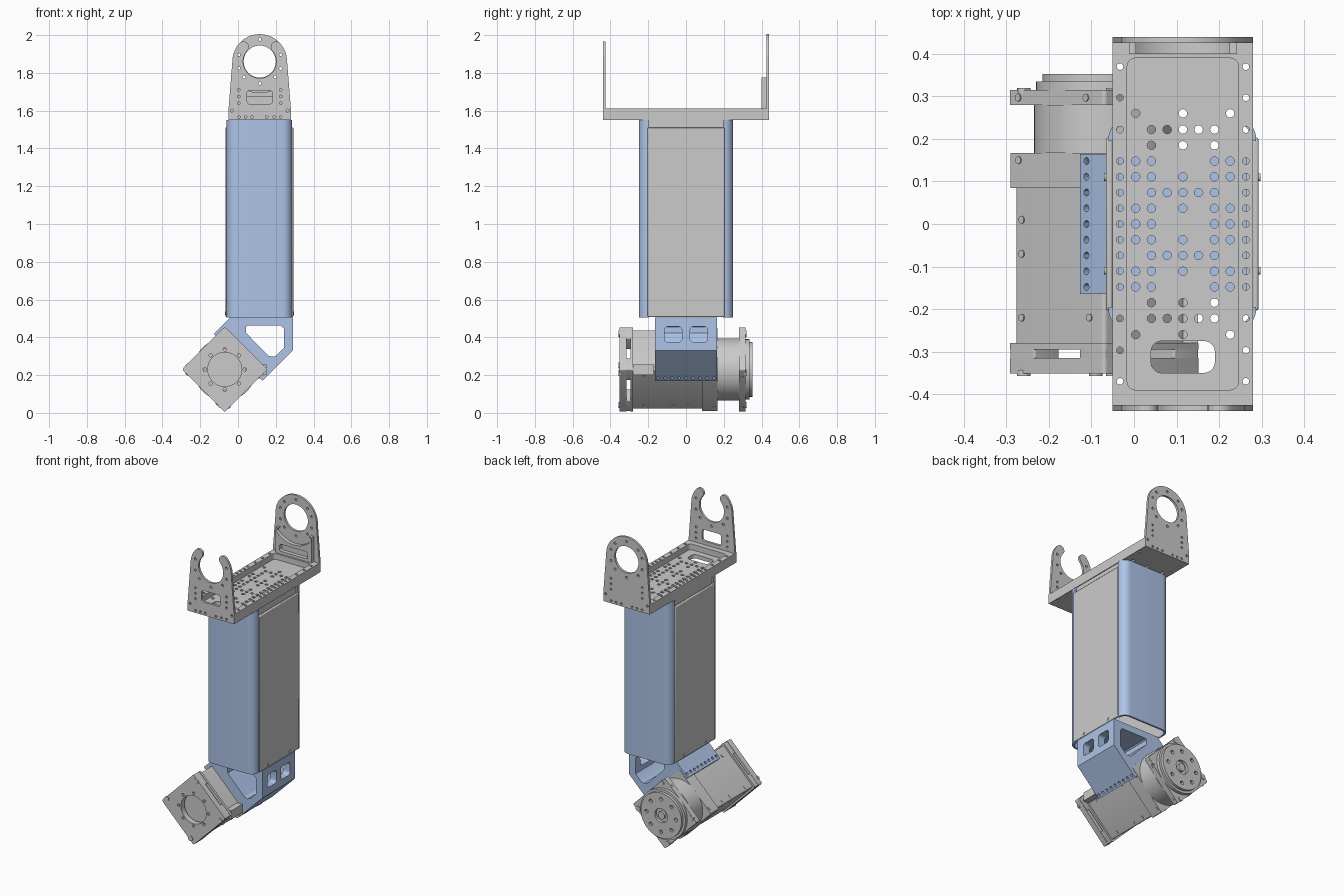
import bpy, bmesh
from math import sin, cos, radians, pi
from mathutils import Vector, Matrix

if "Cube" in bpy.data.objects:
    bpy.data.objects.remove(bpy.data.objects["Cube"])

blue = bpy.data.materials.new("blue_paint")
blue.diffuse_color = (0.42, 0.55, 0.80, 1)
blue.use_nodes = True
blue.node_tree.nodes["Principled BSDF"].inputs["Base Color"].default_value = blue.diffuse_color


def arc(cx, cy, r, a0, a1, n=10):
    return [(cx + r * cos(radians(a0 + (a1 - a0) * i / n)),
             cy + r * sin(radians(a0 + (a1 - a0) * i / n))) for i in range(n + 1)]


def circle(cx, cy, r, n=16):
    return arc(cx, cy, r, 0, 360, n)[:-1]


def ring(cx, cy, radius, r, angles):
    return [circle(cx + radius * cos(radians(a)), cy + radius * sin(radians(a)), r, 12) for a in angles]


def rrect(x0, x1, y0, y1, r):
    return (arc(x1 - r, y1 - r, r, 0, 90, 5) + arc(x0 + r, y1 - r, r, 90, 180, 5)
            + arc(x0 + r, y0 + r, r, 180, 270, 5) + arc(x1 - r, y0 + r, r, 270, 360, 5))


def diamond(cx, cy, side, r=0.01):
    h, k = side / 2, 0.5 ** 0.5
    return [(cx + (x - y) * k, cy + (x + y) * k) for x, y in rrect(-h, h, -h, h, r)]


def add(name, mesh, mat=None):
    ob = bpy.data.objects.new(name, mesh)
    bpy.context.collection.objects.link(ob)
    if mat:
        mesh.materials.append(mat)
    return ob


def plate(name, loops, a, b, axis='Z', mat=None):
    """Filled outline (first loop) with holes (other loops), extruded from a to b along axis."""
    cu = bpy.data.curves.new(name, 'CURVE')
    cu.dimensions, cu.fill_mode, cu.extrude = '2D', 'BOTH', (b - a) / 2
    for pts in loops:
        s = cu.splines.new('POLY')
        s.points.add(len(pts) - 1)
        for p, (x, y) in zip(s.points, pts):
            p.co = (x, y, 0, 1)
        s.use_cyclic_u = True
    tmp = bpy.data.objects.new(name + "_curve", cu)
    bpy.context.collection.objects.link(tmp)
    dg = bpy.context.evaluated_depsgraph_get()
    me = bpy.data.meshes.new_from_object(tmp.evaluated_get(dg))
    bpy.data.objects.remove(tmp)
    m = (a + b) / 2
    if axis == 'Y':
        me.transform(Matrix.Translation((0, m, 0)) @ Matrix.Rotation(pi / 2, 4, 'X'))
    else:
        me.transform(Matrix.Translation((0, 0, m)))
    bm = bmesh.new()
    bm.from_mesh(me)
    bmesh.ops.remove_doubles(bm, verts=bm.verts, dist=1e-5)
    bmesh.ops.recalc_face_normals(bm, faces=bm.faces)
    bm.to_mesh(me)
    bm.free()
    me.materials.clear()
    return add(name, me, mat)


def solids(name, rods=(), boxes=(), seg=16, mat=None):
    """Rods are (centre, direction, radius, length); boxes are (min corner, max corner)."""
    bm = bmesh.new()
    for c, d, r, l in rods:
        M = Matrix.Translation(c) @ Vector(d).to_track_quat('Z', 'Y').to_matrix().to_4x4()
        bmesh.ops.create_cone(bm, cap_ends=True, segments=seg, radius1=r, radius2=r, depth=l, matrix=M)
    for lo, hi in boxes:
        lo, hi = Vector(lo), Vector(hi)
        bmesh.ops.create_cube(bm, size=1, matrix=Matrix.Translation((lo + hi) / 2) @ Matrix.Diagonal((*(hi - lo), 1)))
    me = bpy.data.meshes.new(name)
    bm.to_mesh(me)
    bm.free()
    return add(name, me, mat)


# Top tray: drilled floor and raised rim
RX, RZ = 0.115, 1.86
row_x = {0.26: (0, 3, 6), 0.222: (1, 2, 3, 4, 5), 0.185: (1, 3, 5), 0.148: (0, 1, 5, 6),
         0.111: (0, 1, 3, 5, 6), 0.074: (1, 2, 3, 4, 5), 0.037: (0, 1, 3, 5, 6), 0: (0, 1, 5, 6)}
floor_holes = [circle(0.004 + 0.037 * i, s * y, 0.010, 12)
               for y, cols in row_x.items() for s in ((1, -1) if y else (1,)) for i in cols]
edge_y = (0.37, 0.297, 0.222, 0.148, 0.111, 0.074, 0.037)
edge_holes = [circle(x, y, 0.008, 10) for x in (-0.033, 0.263)
              for y in [0] + [s * v for v in edge_y for s in (1, -1)]]
slab = [(-0.05, -0.425), (0.28, -0.425), (0.28, 0.425), (-0.05, 0.425)]
plate("tray_floor", [slab, rrect(0.04, 0.19, -0.35, -0.275, 0.025)] + floor_holes + edge_holes, 1.55, 1.575)
plate("tray_rim", [slab, rrect(-0.016, 0.246, -0.39, 0.39, 0.02)] + edge_holes, 1.575, 1.612)

# Upright end plates: open hook at the front, closed ring at the back
foot = [(-0.05, 1.55), (0.28, 1.55), (0.28, 1.61)]
small = [circle(x, 1.566, 0.007, 10) for x in (0.005, 0.04, 0.075, 0.152, 0.19, 0.225)]
small += [circle(x, 1.60, 0.008, 10) for x in (-0.033, 0.263)]
small += [circle(x, z, 0.007, 10) for x in (0.004, 0.226) for z in (1.64, 1.675, 1.71)]
mid = 0.1165
tips = [(RX + mid * cos(radians(a)), RZ + mid * sin(radians(a))) for a in (42, 138)]
hook = (foot + arc(RX, RZ, 0.145, 0, 42, 8) + arc(*tips[0], 0.0285, 42, 222, 10)[1:]
        + arc(RX, RZ, 0.088, 42, -222, 36)[1:] + arc(*tips[1], 0.0285, 318, 498, 10)[1:]
        + arc(RX, RZ, 0.145, 138, 180, 8)[1:] + [(-0.05, 1.61)])
low = (-90, -45, -135, 18, -18, 162, 198)
plate("front_hook_plate", [hook, rrect(0.048, 0.182, 1.635, 1.708, 0.015)] + small
      + ring(RX, RZ, mid, 0.008, low), -0.44, -0.425, 'Y')
arch = foot + arc(RX, RZ, 0.14 + 0.005, 0, 180, 28) + [(-0.05, 1.61)]
plate("back_ring_plate", [arch, circle(RX, RZ, 0.085, 40)] + small
      + ring(RX, RZ, mid, 0.008, low + (45, 90, 135)), 0.425, 0.44, 'Y')
brace = ([(-0.012, 1.612), (0.242, 1.612), (0.242, 1.775), (0.225, 1.775)]
         + arc(RX, RZ, 0.165, -40, -140, 16) + [(0.005, 1.775), (-0.012, 1.775)])
plate("back_brace", [brace, rrect(0.015, 0.215, 1.63, 1.675, 0.012)], 0.40, 0.425, 'Y')

# Column: two rounded channel shells with flat cover panels between them
X0, X1, R, T = -0.06, 0.287, 0.05, 0.012
half = ([(X1, 0.195)] + arc(X1 - R, 0.25 - R, R, 0, 90) + arc(X0 + R, 0.25 - R, R, 90, 180) + [(X0, 0.195)]
        + [(X0 + T, 0.195)] + arc(X0 + R, 0.25 - R, R - T, 180, 90) + arc(X1 - R, 0.25 - R, R - T, 90, 0)
        + [(X1 - T, 0.195)])
plate("column_shell_back", [half], 0.505, 1.55, mat=blue)
plate("column_shell_front", [[(x, -y) for x, y in half]], 0.505, 1.55, mat=blue)
for side, x, s in (("left", X0, -1), ("right", X1, 1)):
    panel = solids("column_panel_" + side, boxes=[((min(x - s * 0.01, x + s * 0.006), -0.203, 0.508),
                                                   (max(x - s * 0.01, x + s * 0.006), 0.203, 1.512))])
    bev = panel.modifiers.new("bevel", 'BEVEL')
    bev.width, bev.segments = 0.005, 2
    xi = x - s * 0.018
    solids("column_top_strip_" + side, boxes=[((xi - 0.006, -0.195, 1.50), (xi + 0.006, 0.195, 1.55))])
    solids("panel_screws_" + side, [((x + s * 0.007, y, 0.527), (1, 0, 0), 0.009, 0.006) for y in (-0.11, 0.11)])

# Angled bracket clamped over the motor
MX, MZ = -0.07, 0.23
outer = [(-0.1275, 0.4175), (-0.04, 0.505), (0.29, 0.505), (0.29, 0.33), (0.13, 0.17),
         (0.105, 0.195), (0.14, 0.23), (-0.07, 0.44), (-0.11, 0.40)]
window = [(0.042, 0.455), (0.05, 0.462), (0.228, 0.462), (0.243, 0.445), (0.243, 0.344), (0.205, 0.305),
          (0.185, 0.297), (0.16, 0.303), (0.042, 0.424)]
bracket = plate("angled_bracket", [outer, window], -0.165, 0.165, 'Y', blue)
rows = [0.037 * i for i in range(-4, 5)]
cut = solids("bracket_cutter",
             [((-0.112, y, 0.433), (-1, 0, 1), 0.0085, 0.05) for y in rows]
             + [((0.144, y, 0.184), (1, 0, -1), 0.0085, 0.04) for y in rows], seg=12)
win = [plate("window_cutter", [rrect(y, y + 0.092, 0.375, 0.457, 0.018)], 0.23, 0.31) for y in (-0.114, 0.022)]
for w in win:  # stand the window cutters up so they pass through the right wall
    w.data.transform(Matrix(((0, 0, 1, 0), (1, 0, 0, 0), (0, 1, 0, 0), (0, 0, 0, 1))))
for c in [cut] + win:
    c.hide_render = True
    m = bracket.modifiers.new("cut", 'BOOLEAN')
    m.operation, m.solver, m.object = 'DIFFERENCE', 'EXACT', c
dg = bpy.context.evaluated_depsgraph_get()
done = bpy.data.meshes.new_from_object(bracket.evaluated_get(dg))
bracket.modifiers.clear()
bracket.data = done
for c in [cut] + win:
    bpy.data.objects.remove(c)

# Motor: front flange on corner posts, square body, round gearbox, rear flange and output disc
eight = [22.5 + 22.5 + 45 * i for i in range(8)]
plate("motor_front_flange", [diamond(MX, MZ, 0.32), circle(MX, MZ, 0.09, 40)]
      + ring(MX, MZ, 0.106, 0.009, eight), -0.352, -0.315, 'Y')
for i, (dx, dz) in enumerate(((1, 0), (0, 1), (-1, 0), (0, -1))):
    plate(f"motor_post_{i + 1}", [diamond(MX + dx * 0.164, MZ + dz * 0.164, 0.084, 0.006)], -0.315, -0.295, 'Y')
plate("motor_front_step", [diamond(MX, MZ, 0.32)], -0.295, -0.28, 'Y')
plate("motor_body", [diamond(MX, MZ, 0.297)], -0.28, 0.165, 'Y')
plate("motor_rear_block", [diamond(MX, MZ, 0.318)], 0.085, 0.167, 'Y')
solids("motor_connector", boxes=[((0.10, -0.28, 0.20), (0.15, -0.17, 0.255))])
plate("gearbox_collar", [circle(MX, MZ, 0.158, 64)], 0.16, 0.18, 'Y')
plate("gearbox", [circle(MX, MZ, 0.165, 64)], 0.167, 0.28, 'Y')
plate("rear_flange", [diamond(MX, MZ, 0.32)], 0.28, 0.315, 'Y')
plate("output_step", [circle(MX, MZ, 0.16, 64)], 0.315, 0.335, 'Y')
plate("output_disc", [circle(MX, MZ, 0.145, 64), circle(MX, MZ, 0.045, 32)]
      + ring(MX, MZ, 0.105, 0.012, eight), 0.335, 0.353, 'Y')
solids("output_hub", [((MX, 0.342, MZ), (0, 1, 0), 0.024, 0.02)], seg=24)

# Motor screws: flange corners and rows along the exposed sides
screws = [((MX + 0.19 * cos(radians(a)), y, MZ + 0.19 * sin(radians(a))), (0, 1, 0), 0.016, 0.014)
          for a in (-6, 84, 174, 264) for y in (-0.35, 0.313)]
for d, t in (((-1, 1), (1, 1)), ((-1, -1), (1, -1)), ((1, -1), (1, 1))):
    k = 0.5 ** 0.5
    for y, off in ((0.15, 0.159), (0.01, 0.1485), (-0.07, 0.1485), (-0.22, 0.1485), (0.297, 0.16)):
        for e in (-0.125, 0.1):
            screws.append(((MX + (d[0] * off + t[0] * e) * k, y, MZ + (d[1] * off + t[1] * e) * k),
                           (d[0], 0, d[1]), 0.009, 0.006))
solids("motor_screws", screws, seg=12)

# Smooth the round surfaces, keep edges sharp
bpy.ops.object.select_all(action='DESELECT')
for ob in bpy.context.scene.objects:
    ob.select_set(True)
    bpy.context.view_layer.objects.active = ob
bpy.ops.object.shade_smooth_by_angle(angle=radians(30))
